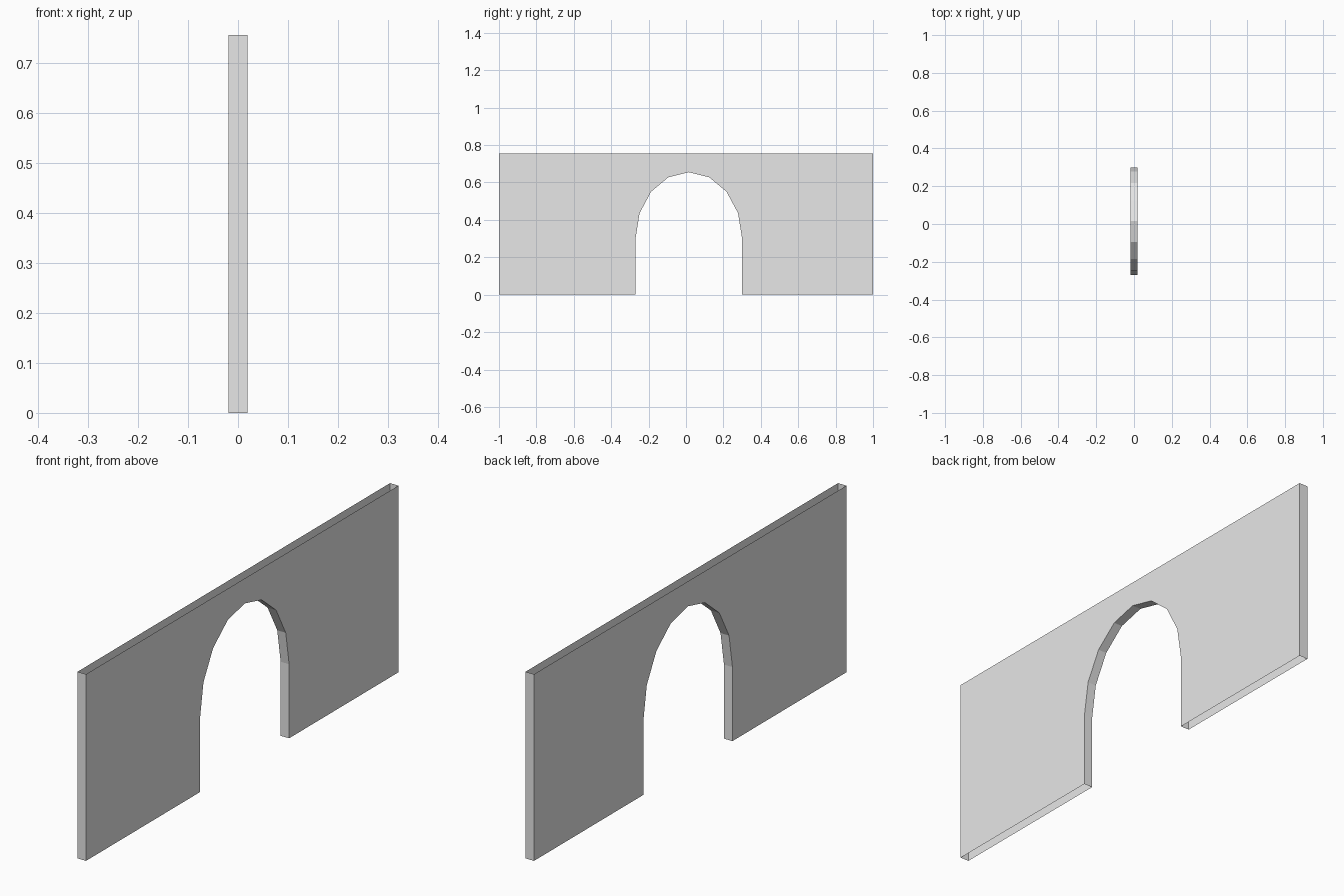
import bpy, bmesh
from math import sin, cos, pi

cube = bpy.data.objects.get("Cube")
if cube:
    bpy.data.objects.remove(cube, do_unlink=True)

HALF_THICK, HALF_LENGTH, HEIGHT = 0.019, 1.0, 0.756
ARCH_Y, ARCH_HALF, SPRING_Z, ARCH_RISE, SEGMENTS = 0.015, 0.285, 0.3, 0.355, 8

# Plain grey plaster
plaster = bpy.data.materials.new("plaster_grey")
plaster.use_nodes = True
grey = (0.8, 0.8, 0.8, 1)
plaster.diffuse_color = grey
plaster.node_tree.nodes["Principled BSDF"].inputs["Base Color"].default_value = grey

# Wall outline in the y-z plane, running up and over the half-ellipse arch
arch = [(ARCH_Y - ARCH_HALF * cos(pi * i / SEGMENTS),
         SPRING_Z + ARCH_RISE * sin(pi * i / SEGMENTS)) for i in range(SEGMENTS + 1)]
outline = ([(-HALF_LENGTH, 0), (ARCH_Y - ARCH_HALF, 0)] + arch +
           [(ARCH_Y + ARCH_HALF, 0), (HALF_LENGTH, 0),
            (HALF_LENGTH, HEIGHT), (-HALF_LENGTH, HEIGHT)])

# Extrude the outline through the wall thickness
bm = bmesh.new()
side = bm.faces.new([bm.verts.new((-HALF_THICK, y, z)) for y, z in outline])
extruded = bmesh.ops.extrude_face_region(bm, geom=[side], use_keep_orig=True)
moved = [v for v in extruded["geom"] if isinstance(v, bmesh.types.BMVert)]
bmesh.ops.translate(bm, verts=moved, vec=(2 * HALF_THICK, 0, 0))
bmesh.ops.recalc_face_normals(bm, faces=bm.faces)

# The hollow wall is open along its top and its feet
open_faces = [f for f in bm.faces
              if all(v.co.z < 0.001 for v in f.verts)
              or all(v.co.z > HEIGHT - 0.001 for v in f.verts)]
bmesh.ops.delete(bm, geom=open_faces, context="FACES_ONLY")
loose = [e for e in bm.edges if not e.link_faces]
bmesh.ops.delete(bm, geom=loose, context="EDGES")

mesh = bpy.data.meshes.new("arched_wall")
bm.to_mesh(mesh)
bm.free()
mesh.materials.append(plaster)
wall = bpy.data.objects.new("arched_wall", mesh)
bpy.context.collection.objects.link(wall)
